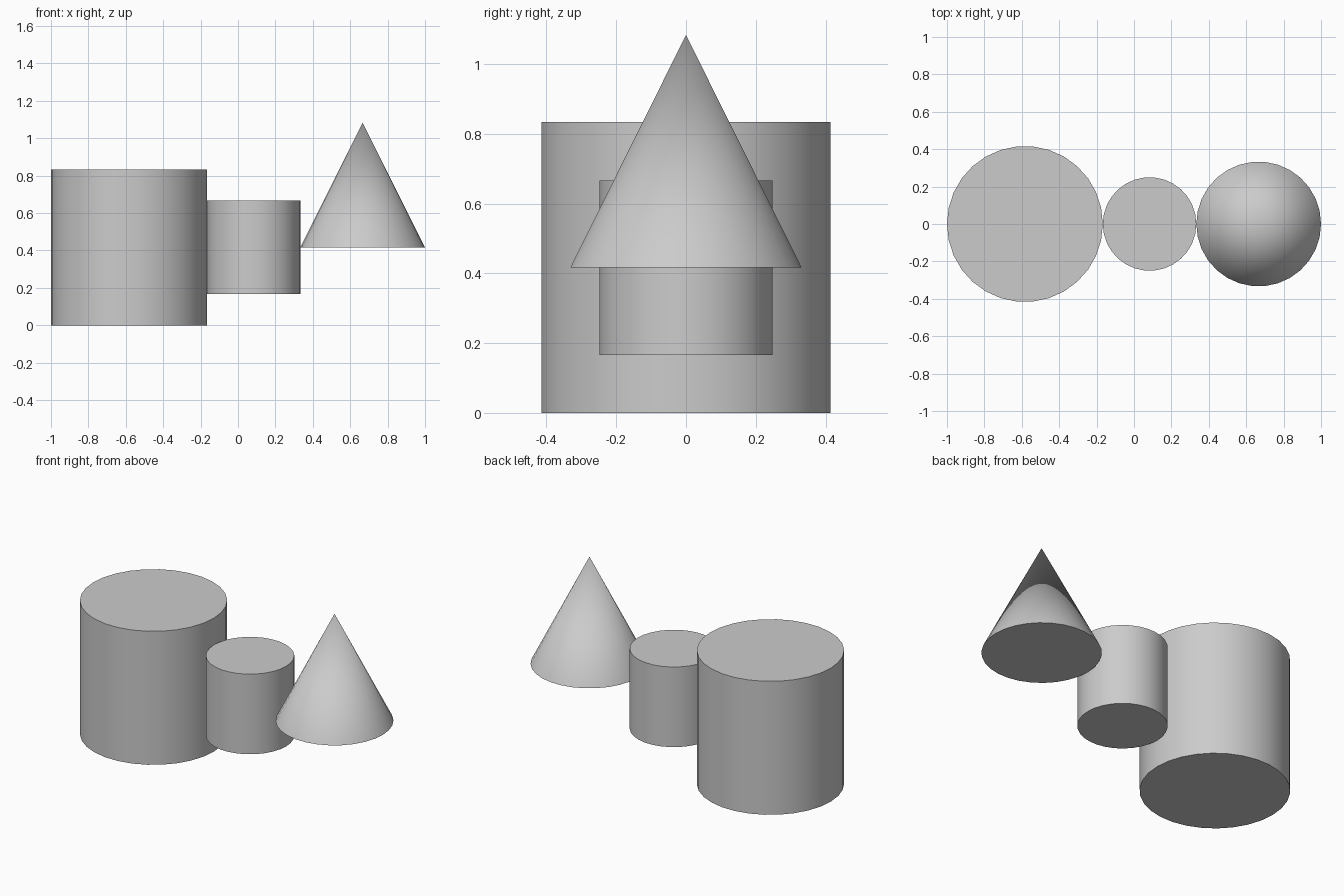
import bpy
from math import radians

cube = bpy.data.objects.get("Cube")
if cube:
    bpy.data.objects.remove(cube, do_unlink=True)

# Single plain grey
GREY = (0.6, 0.6, 0.6, 1)
grey = bpy.data.materials.new("plain_grey")
grey.use_nodes = True
grey.diffuse_color = GREY
grey.node_tree.nodes["Principled BSDF"].inputs["Base Color"].default_value = GREY

U = 1 / 6      # design unit
SIDES = 30


def round_part(name, x, bottom, radius, height, top_radius):
    """Upright round solid standing at the given bottom height."""
    bpy.ops.mesh.primitive_cone_add(
        vertices=SIDES, radius1=radius * U, radius2=top_radius * U,
        depth=height * U, location=(x * U, 0, (bottom + height / 2) * U),
        rotation=(0, 0, radians(90)))   # corners on the x axis
    part = bpy.context.object
    part.name = name
    part.data.materials.append(grey)
    bpy.ops.object.shade_smooth_by_angle(angle=radians(30))
    return part


# Three solids in a row, touching side to side
round_part("large_cylinder", x=-3.5, bottom=0, radius=2.5, height=5, top_radius=2.5)
round_part("small_cylinder", x=0.5, bottom=1, radius=1.5, height=3, top_radius=1.5)
round_part("cone", x=4, bottom=2.5, radius=2, height=4, top_radius=0)
